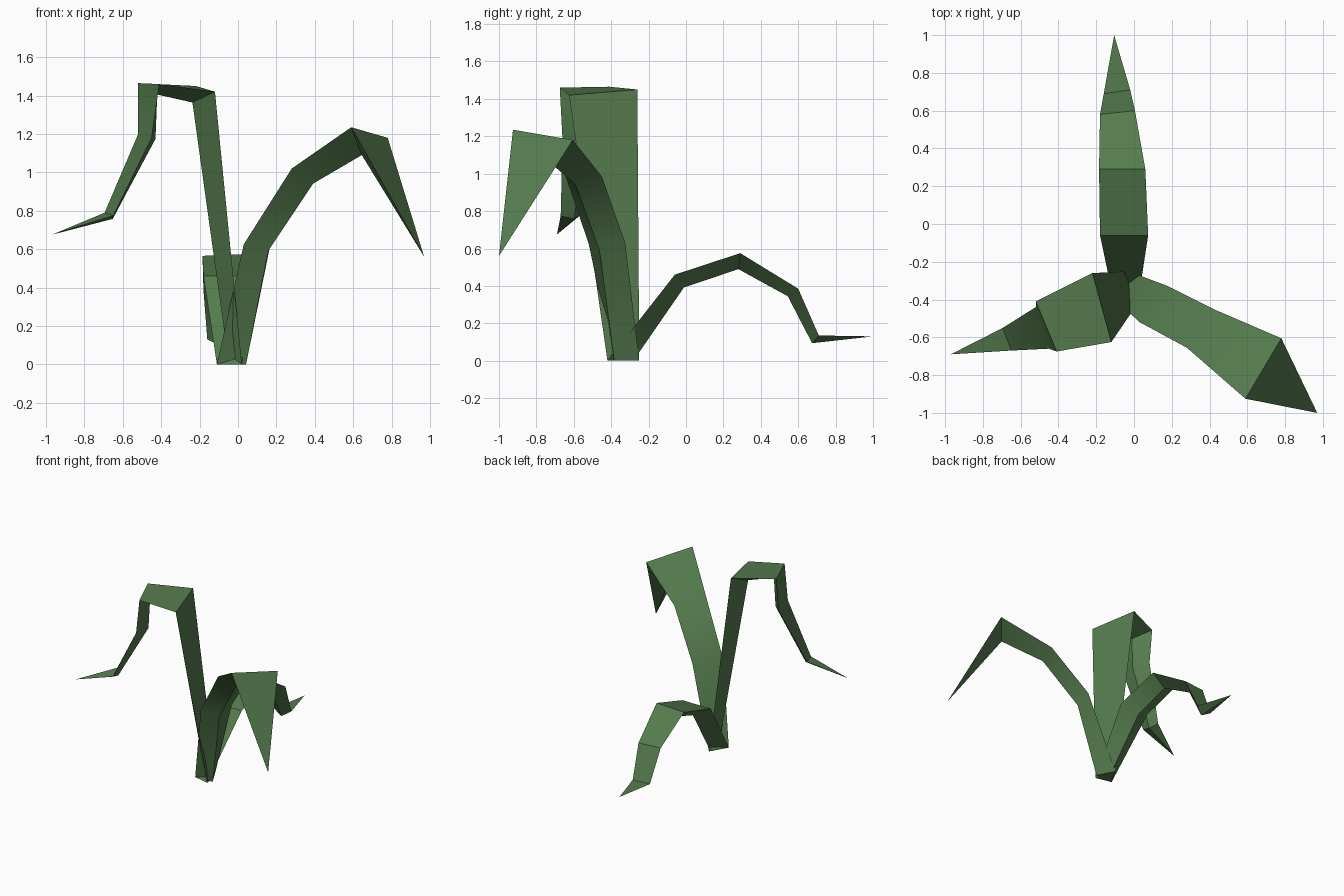
import bpy, bmesh
from mathutils import Vector as V

if "Cube" in bpy.data.objects:
    bpy.data.objects.remove(bpy.data.objects["Cube"])

mat = bpy.data.materials.new("leaf_green")
mat.diffuse_color = (0.09, 0.20, 0.075, 1)
mat.use_nodes = True
mat.node_tree.nodes["Principled BSDF"].inputs["Base Color"].default_value = mat.diffuse_color


def blade(name, rings, tip, base_depth, depth=0.33):
    """Three-sided tapering leaf: flat upper face between two edges, keel below."""
    bm = bmesh.new()
    pairs = [(V(a), V(b)) for a, b in rings]
    mids = [(a + b) / 2 for a, b in pairs] + [V(tip)]
    loops = []
    for i, (a, b) in enumerate(pairs):
        t = (mids[i + 1] - mids[i]).normalized()
        if i:
            t += (mids[i] - mids[i - 1]).normalized()
        down = t.cross(b - a)
        if i == 0:
            down.z = 0
        keel = mids[i] + down.normalized() * (b - a).length * (depth if i else base_depth)
        loops.append([bm.verts.new(p) for p in (a, b, keel)])
    end = bm.verts.new(tip)
    bm.faces.new(loops[0])
    for lo, hi in zip(loops, loops[1:]):
        for k in range(3):
            j = (k + 1) % 3
            bm.faces.new((lo[k], lo[j], hi[j], hi[k]))
    for k in range(3):
        bm.faces.new((loops[-1][k], loops[-1][(k + 1) % 3], end))
    bmesh.ops.recalc_face_normals(bm, faces=bm.faces)
    me = bpy.data.meshes.new(name)
    bm.to_mesh(me)
    bm.free()
    me.materials.append(mat)
    ob = bpy.data.objects.new(name, me)
    bpy.context.collection.objects.link(ob)
    bpy.context.view_layer.objects.active = ob
    ob.select_set(True)
    bpy.ops.object.shade_smooth_by_angle(angle=0.6)
    ob.select_set(False)


# Shared root triangle
P1, P2, P3 = (-0.11, -0.39, 0), (0.02, -0.42, 0), (-0.03, -0.25, 0)

# Low blade arching to the back
blade("back_leaf", [
    (P1, P2),
    ((-0.18, -0.06, 0.46), (0.075, -0.06, 0.46)),
    ((-0.185, 0.29, 0.565), (0.06, 0.29, 0.575)),
    ((-0.18, 0.58, 0.385), (0.005, 0.60, 0.385)),
    ((-0.16, 0.69, 0.13), (-0.02, 0.71, 0.135)),
], (-0.105, 1.0, 0.13), 0.95)

# Wide blade arching to the front right
blade("right_leaf", [
    (P3, P1),
    ((0.17, -0.325, 0.63), (0.03, -0.52, 0.625)),
    ((0.42, -0.45, 0.985), (0.28, -0.655, 1.02)),
    ((0.78, -0.605, 1.18), (0.59, -0.925, 1.235)),
], (0.97, -1.0, 0.56), 0.8)

# Tall blade with a square bend to the left
blade("left_leaf", [
    (P2, P3),
    ((-0.12, -0.625, 1.42), (-0.22, -0.26, 1.45)),
    ((-0.41, -0.675, 1.46), (-0.52, -0.41, 1.465)),
    ((-0.45, -0.66, 1.18), (-0.52, -0.44, 1.20)),
    ((-0.65, -0.67, 0.775), (-0.695, -0.55, 0.79)),
], (-0.97, -0.69, 0.675), 0.25, 0.26)
